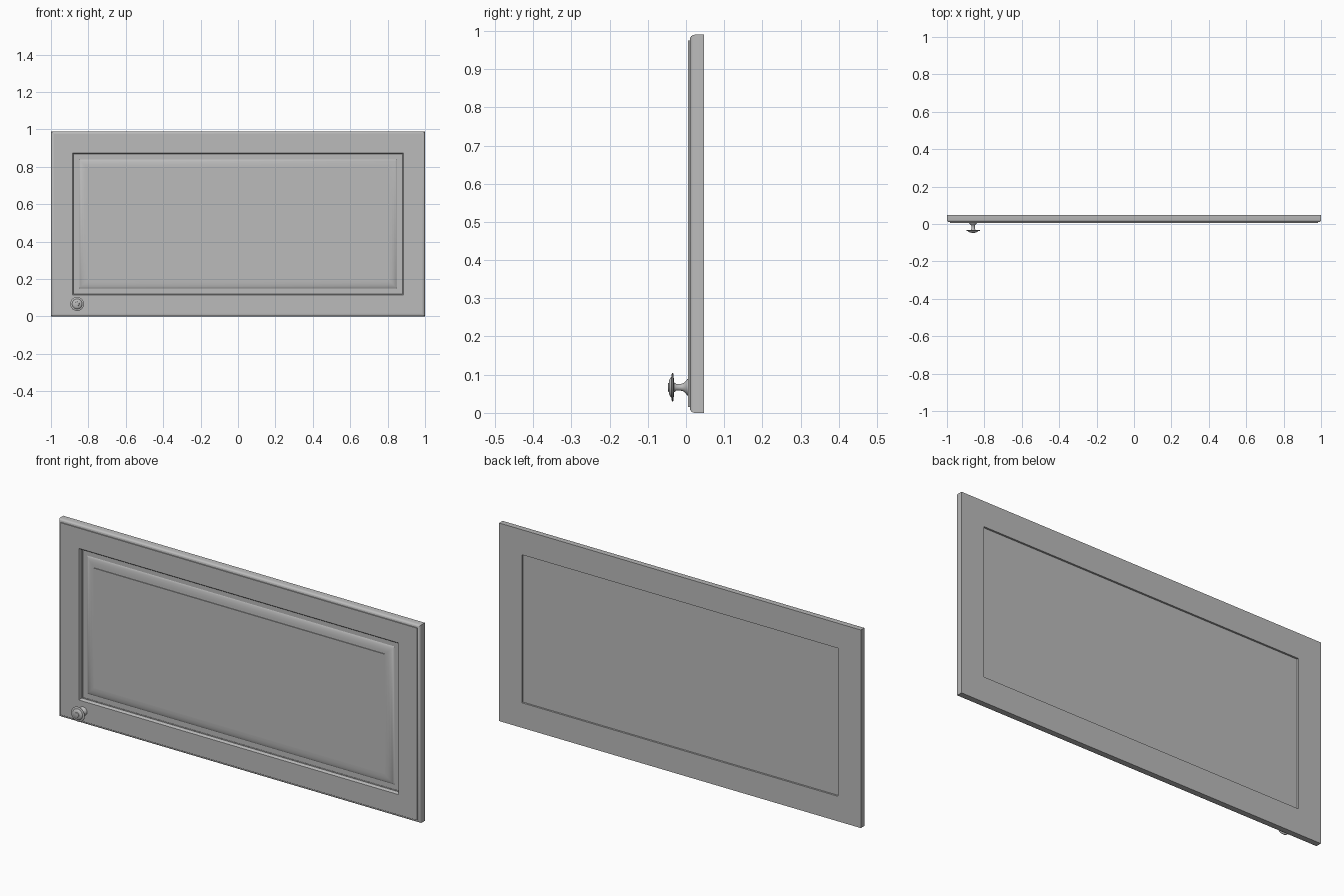
import bpy, bmesh, math

cube = bpy.data.objects.get("Cube")
if cube:
    bpy.data.objects.remove(cube, do_unlink=True)

WIDTH, HEIGHT = 2.0, 0.99

grey = bpy.data.materials.new("plain_grey")
grey.use_nodes = True
colour = (0.5, 0.5, 0.5, 1)
grey.diffuse_color = colour
grey.node_tree.nodes["Principled BSDF"].inputs["Base Color"].default_value = colour


def finish(bm, name, angle):
    bmesh.ops.recalc_face_normals(bm, faces=bm.faces[:])
    mesh = bpy.data.meshes.new(name)
    bm.to_mesh(mesh)
    bm.free()
    mesh.materials.append(grey)
    obj = bpy.data.objects.new(name, mesh)
    bpy.context.collection.objects.link(obj)
    bpy.ops.object.select_all(action='DESELECT')
    obj.select_set(True)
    bpy.context.view_layer.objects.active = obj
    bpy.ops.object.shade_smooth_by_angle(angle=math.radians(angle))
    return obj


def bridge(bm, rings):
    """Join successive rings of vertices with quads."""
    for a, b in zip(rings, rings[1:]):
        n = len(a)
        for i in range(n):
            j = (i + 1) % n
            bm.faces.new((a[i], a[j], b[j], b[i]))


def mitred(name, profile, closed):
    """Sweep an (inset, y) profile round the door rectangle."""
    bm = bmesh.new()
    rings = []
    for inset, y in profile:
        x, low, high = WIDTH / 2 - inset, inset, HEIGHT - inset
        corners = ((-x, low), (x, low), (x, high), (-x, high))
        rings.append([bm.verts.new((cx, y, cz)) for cx, cz in corners])
    if closed:
        bridge(bm, rings + rings[:1])
    else:
        bridge(bm, rings)
        bm.faces.new(rings[0])
        bm.faces.new(rings[-1])
    return finish(bm, name, 28)


def turned(name, profile, x, z, sides=32):
    """Turn a (radius, y) profile about an axis along y."""
    bm = bmesh.new()
    rings = []
    for r, y in profile:
        rings.append([bm.verts.new((x + r * math.cos(math.tau * i / sides), y,
                                    z + r * math.sin(math.tau * i / sides)))
                      for i in range(sides)])
    bridge(bm, rings)
    bm.faces.new(rings[0])
    bm.faces.new(rings[-1])
    return finish(bm, name, 40)


# Frame with rounded, stepped outer edge and moulded opening
mitred("door_frame", [
    (0, 0.0475), (0, 0.022), (0.001, 0.018), (0.004, 0.0135),
    (0.008, 0.011), (0.015, 0.01), (0.015, 0.0055),
    (0.116, 0.0055), (0.119, 0.008), (0.121, 0.013),
    (0.121, 0.022), (0.125, 0.022), (0.125, 0.0475)], True)

# Raised centre panel, recessed at the back
mitred("centre_panel", [
    (0.12, 0.0385), (0.12, 0.024), (0.15, 0.024), (0.158, 0.019),
    (0.168, 0.0155), (0.18, 0.0135), (0.195, 0.013), (0.195, 0.0095)], False)

# Turned knob with flared foot, slim neck and domed, ringed cap
turned("knob", [
    (0.022, 0.007), (0.021, 0.003), (0.016, -0.001), (0.011, -0.006),
    (0.009, -0.013), (0.009, -0.026), (0.013, -0.031), (0.035, -0.033),
    (0.037, -0.0345), (0.037, -0.036), (0.034, -0.0375), (0.027, -0.038),
    (0.025, -0.041), (0.019, -0.044), (0.012, -0.045), (0.011, -0.0465),
    (0.007, -0.0473), (0.002, -0.0475)], -0.86, 0.067)
